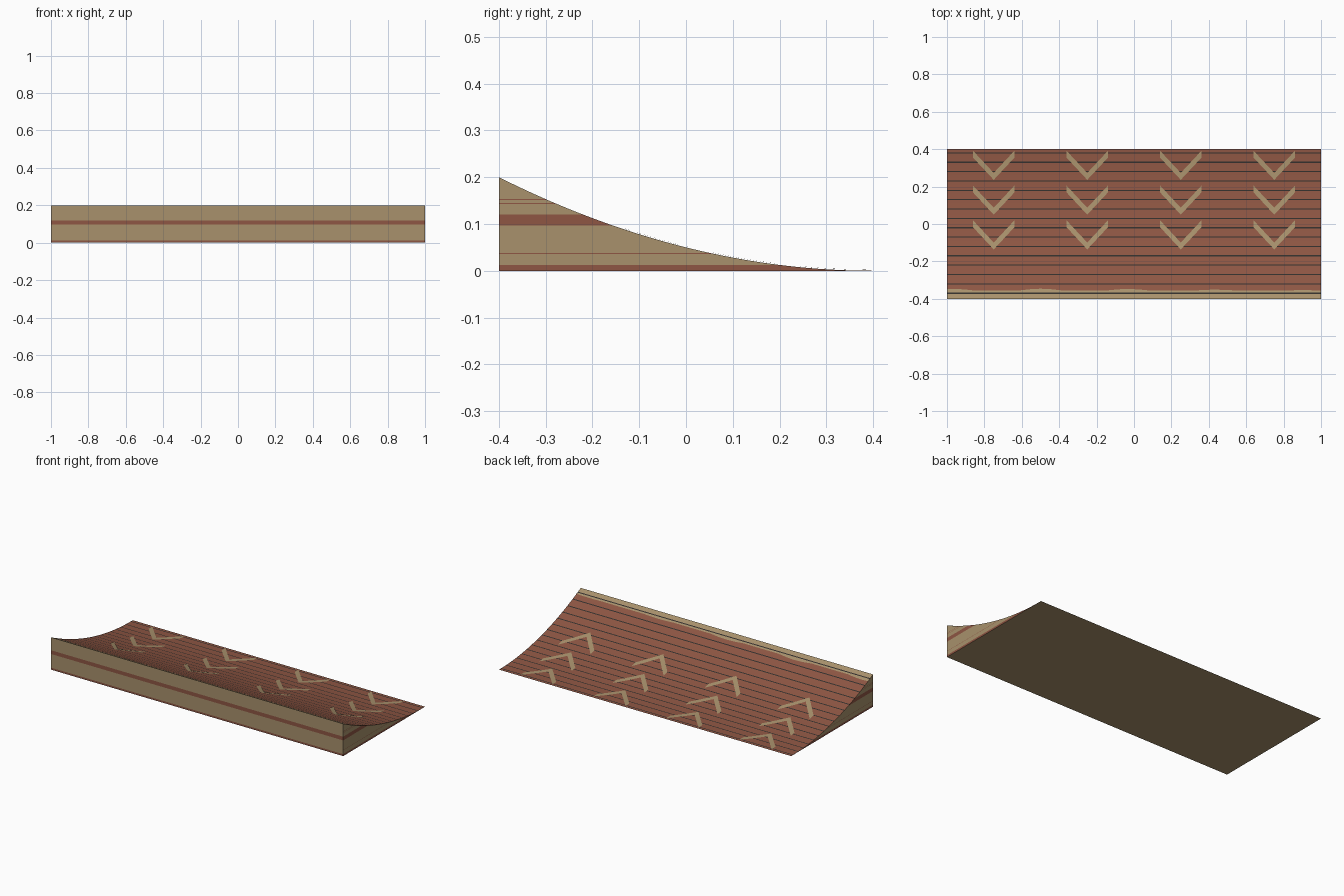
import bpy, bmesh, math
from mathutils import Vector

cube = bpy.data.objects.get("Cube")
if cube:
    bpy.data.objects.remove(cube, do_unlink=True)


def material(name, rgb):
    col = [((c / 255 + 0.055) / 1.055) ** 2.4 for c in rgb] + [1]
    m = bpy.data.materials.new(name)
    m.use_nodes = True
    m.diffuse_color = col
    node = m.node_tree.nodes["Principled BSDF"]
    node.inputs["Base Color"].default_value = col
    node.inputs["Roughness"].default_value = 0.9
    return m


tan = material("sandy tan", (168, 145, 108))
brick = material("brick red", (142, 86, 67))
dark = material("dark seam", (50, 47, 44))

HALF_L, HALF_W, HEIGHT, LIFT = 1.0, 0.4, 0.2, 0.002


def surface(y):
    """Height of the curved slope."""
    return HEIGHT * ((HALF_W - y) / (2 * HALF_W)) ** 2


def make_object(name, bm, mats):
    mesh = bpy.data.meshes.new(name)
    bm.to_mesh(mesh)
    bm.free()
    for m in mats:
        mesh.materials.append(m)
    ob = bpy.data.objects.new(name, mesh)
    bpy.context.collection.objects.link(ob)
    return ob


# Curved wedge, split across the slope at the seams
seams = [0.38 - 0.05 * k for k in range(16)]
SEAM = 0.003
RIM = -0.357
ys = {-HALF_W, HALF_W, RIM}
for s in seams:
    ys.update((s - SEAM, s + SEAM))
    ys.update(y for y in (s - 0.018, s - 0.033) if y > -HALF_W)
ys = sorted(ys)

bm = bmesh.new()
rows = []
for y in ys:
    low = [bm.verts.new((x, y, 0)) for x in (-HALF_L, HALF_L)]
    high = low if y == HALF_W else [bm.verts.new((x, y, surface(y))) for x in (-HALF_L, HALF_L)]
    rows.append((low, high))
first = rows[0]
bm.faces.new((first[0][0], first[0][1], first[1][1], first[1][0]))
for (l0, h0), (l1, h1) in zip(rows, rows[1:]):
    bm.faces.new((h0[0], h0[1], h1[1], h1[0]))
    bm.faces.new((l0[1], l0[0], l1[0], l1[1]))
    for i in (0, 1):
        ring = list(dict.fromkeys((l0[i], l1[i], h1[i], h0[i])))
        bm.faces.new(ring if i else ring[::-1])

# Horizontal bands: broad ones on front and ends, fine ones on the ends only
broad = [(0, 0.012), (0.097, 0.12)]
fine = [(0.036, 0.038), (0.143, 0.145), (0.151, 0.153)]
bm.normal_update()
for band in broad + fine:
    for z in band:
        if z == 0:
            continue
        faces = [f for f in bm.faces if abs(f.normal.x) > 0.9
                 or (f.normal.y < -0.9 and band in broad)]
        geom = set(faces)
        for f in faces:
            geom.update(f.edges)
            geom.update(f.verts)
        bmesh.ops.bisect_plane(bm, geom=list(geom), dist=1e-6,
                               plane_co=(0, 0, z), plane_no=(0, 0, 1))
        bm.normal_update()

for f in bm.faces:
    c, n = f.calc_center_median(), f.normal
    if n.z > 0.5:
        if any(abs(c.y - s) < SEAM * 0.9 for s in seams):
            f.material_index = 2
        elif c.y > RIM:
            f.material_index = 1
    elif n.z > -0.5:
        bands = broad + fine if abs(n.x) > 0.9 else broad
        f.material_index = int(any(a < c.z < b for a, b in bands))
make_object("curved_ramp", bm, [tan, brick, dark])


def ribbon(bm, pairs):
    """Thin strip laid on the slope between pairs of (x, y) points."""
    prev = None
    for a, b in pairs:
        cur = [bm.verts.new((x, y, surface(y) + LIFT)) for x, y in (a, b)]
        if prev:
            f = bm.faces.new((prev[0], cur[0], cur[1], prev[1]))
            f.normal_update()
            if f.normal.z < 0:
                f.normal_flip()
        prev = cur


# Painted chevrons
ARM, RISE, THICK, STEPS = 0.11, 0.118, 0.037, 8
bm = bmesh.new()
for cx in (-0.75, -0.25, 0.25, 0.75):
    for tip in (0.236, 0.05, -0.136):
        pairs = []
        for i in range(-STEPS, STEPS + 1):
            t = i / STEPS
            y = tip + RISE * abs(t)
            pairs.append(((cx + ARM * t, y), (cx + ARM * t, y + THICK)))
        ribbon(bm, pairs)
make_object("chevron_marks", bm, [tan])

# Worn, wavy edge along the top rim
bm = bmesh.new()
pairs = []
for i in range(81):
    x = -HALF_L + i / 40
    wave = max(0, math.cos(x * 13.4 + 0.4)) * (0.006 + 0.004 * math.cos(2 * x + 1))
    pairs.append(((x, RIM - 0.003), (x, RIM + 0.001 + wave)))
ribbon(bm, pairs)
make_object("worn_rim_edge", bm, [tan])
